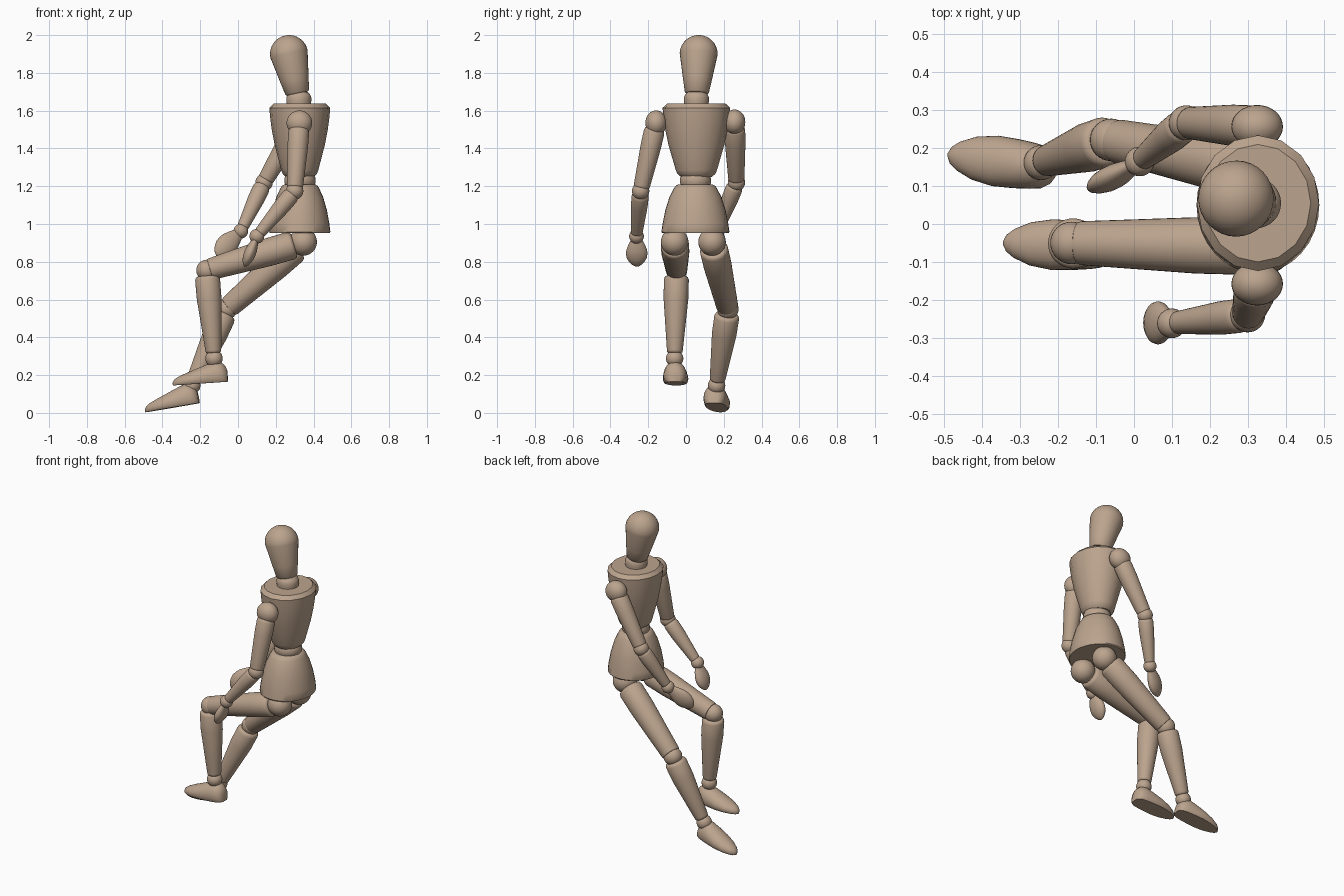
import bpy, bmesh, math
from mathutils import Vector, Matrix

cube = bpy.data.objects.get("Cube")
if cube:
    bpy.data.objects.remove(cube)

wood = bpy.data.materials.new("light wood")
wood.use_nodes = True
COLOUR = (0.50, 0.37, 0.27, 1)
wood.diffuse_color = COLOUR
bsdf = wood.node_tree.nodes["Principled BSDF"]
bsdf.inputs["Base Color"].default_value = COLOUR
bsdf.inputs["Roughness"].default_value = 0.6


def finish(name, bm, matrix):
    bmesh.ops.recalc_face_normals(bm, faces=bm.faces)
    bm.transform(matrix)
    mesh = bpy.data.meshes.new(name)
    bm.to_mesh(mesh)
    bm.free()
    obj = bpy.data.objects.new(name, mesh)
    bpy.context.collection.objects.link(obj)
    mesh.materials.append(wood)
    bpy.ops.object.select_all(action='DESELECT')
    obj.select_set(True)
    bpy.context.view_layer.objects.active = obj
    bpy.ops.object.shade_smooth_by_angle(angle=math.radians(40))


def frame(start, axis, side):
    """Local z along the axis, local x as near the side direction as possible."""
    z = Vector(axis).normalized()
    y = z.cross(Vector(side)).normalized()
    x = y.cross(z)
    m = Matrix((x, y, z)).transposed().to_4x4()
    m.translation = start
    return m


def loft(name, rings, matrix):
    """Skin a list of rings of points and close both ends."""
    bm = bmesh.new()
    loops = [[bm.verts.new(p) for p in ring] for ring in rings]
    n = len(loops[0])
    for a, b in zip(loops, loops[1:]):
        for i in range(n):
            j = (i + 1) % n
            bm.faces.new((a[i], a[j], b[j], b[i]))
    bm.faces.new(loops[0])
    bm.faces.new(loops[-1])
    finish(name, bm, matrix)


def turned(name, start, axis, profile, sx=1, sy=1, side=(0, 1, 0), sides=32):
    """Lathe a (distance, radius) profile along an axis, with an oval section."""
    angles = [math.tau * i / sides for i in range(sides)]
    rings = [[(r * sx * math.cos(a), r * sy * math.sin(a), d) for a in angles]
             for d, r in profile]
    loft(name, rings, frame(start, axis, side))


def ball(name, centre, rx, ry=None, rz=None):
    bm = bmesh.new()
    bmesh.ops.create_uvsphere(bm, u_segments=32, v_segments=16, radius=1)
    scale = Matrix.Diagonal((rx, ry or rx, rz or rx, 1))
    finish(name, bm, Matrix.Translation(centre) @ scale)


def limb(name, a, b, r0, r1, skip0, skip1):
    """Tapered rod with rounded rims between two joints."""
    a, b = Vector(a), Vector(b)
    axis = (b - a).normalized()
    length = (b - a).length - skip0 - skip1
    e = 0.014
    turned(name, a + axis * skip0, axis,
           [(0, r0 * 0.78), (e * 0.4, r0 * 0.92), (e * 1.4, r0), (length * 0.3, r0 * 0.99),
            (length - e, r1), (length - e * 0.3, r1 * 0.95), (length, r1 * 0.83)])


def hand(name, wrist, tip, width_side):
    axis = Vector(tip) - Vector(wrist)
    shape = [(0, .4), (.1, .55), (.25, .76), (.42, .95), (.55, 1), (.7, .94),
             (.83, .74), (.93, .47), (.98, .24), (1, .05)]
    turned(name, wrist, axis, [(t * axis.length, r * 0.057) for t, r in shape],
           sy=0.55, side=width_side)


def foot(name, heel, toe):
    """Flat-soled shoe shape: (along, half width, height) stations."""
    axis = Vector(toe) - Vector(heel)
    stations = [(0, .025, .06), (.03, .042, .085), (.1, .056, .105), (.2, .061, .113),
                (.35, .065, .1), (.55, .067, .08), (.75, .057, .06), (.9, .038, .043),
                (.97, .022, .03), (1, .005, .015)]
    rings = []
    for t, w, h in stations:
        ring = []
        for i in range(32):
            a = math.tau * i / 32
            s = max(math.sin(a), -0.5)
            ring.append((w * math.cos(a), h * (s + 0.5) / 1.5, t * axis.length))
        rings.append(ring)
    # side direction chosen so that local y points up
    side = Vector((0, 0, 1)).cross(axis).normalized()
    loft(name, rings, frame(heel, axis, side))


# Head and neck
base, crown = Vector((0.315, 0.057, 1.69)), Vector((0.27, 0.067, 1.90))
reach = (crown - base).length
dome = [(reach + 0.1 * math.sin(k * math.pi / 20), 0.1 * math.cos(k * math.pi / 20) + 0.0005)
        for k in range(11)]
turned("head", base, crown - base, [(0, .056), (.008, .064), (.08, .077)] + dome)
turned("neck", (0.322, 0.055, 1.6), (0, 0, 1),
       [(0, .062), (.05, .066), (.07, .066), (.085, .06), (.1, .045)])

# Torso, waist ball and pelvis
turned("torso", (0.327, 0.055, 1.25), (0, 0, 1),
       [(0, .082), (.015, .1), (.035, .109), (.1, .128), (.17, .148), (.25, .165),
        (.32, .175), (.365, .179), (.387, .155)], sy=0.9, sides=16)
ball("waist", (0.328, 0.05, 1.23), 0.083, 0.083, 0.07)
turned("pelvis", (0.327, 0.05, 0.952), (0, 0, 1),
       [(0, .176), (.006, .18), (.05, .174), (.12, .16), (.19, .138), (.235, .115),
        (.25, .105), (.258, .09)], sy=0.9, sides=32)

# Arms: shoulder, elbow, wrist, fingertip, direction across the palm
arms = {
    "right": ((.325, -.158, 1.535), (.30, -.24, 1.175), (.10, -.262, .935),
              (.035, -.26, .775), (0, 1, 0)),
    "left": ((.325, .257, 1.54), (.138, .267, 1.22), (.015, .165, .962),
             (-.115, .09, .835), (-.7, -.1, .75)),
}
for s, (shoulder, elbow, wrist, tip, across) in arms.items():
    ball(s + "_shoulder", shoulder, .068, .057, .066)
    limb(s + "_upper_arm", shoulder, elbow, .055, .043, .03, .015)
    ball(s + "_elbow", elbow, .046)
    limb(s + "_forearm", elbow, wrist, .045, .031, .02, .02)
    ball(s + "_wrist", wrist, .039)
    hand(s + "_hand", Vector(wrist) + (Vector(tip) - Vector(wrist)) * 0.03, tip, across)

# Legs: hip, knee, ankle, heel and toe on the sole
legs = {
    "right": ((.345, -.06, .905), (-.165, -.05, .755), (-.127, -.06, .288),
              (-.053, -.06, .165), (-.345, -.05, .145)),
    "left": ((.345, .138, .905), (-.06, .222, .55), (-.245, .162, .145),
             (-.205, .145, .052), (-.49, .183, .003)),
}
for s, (hip, knee, ankle, heel, toe) in legs.items():
    ball(s + "_hip", hip, .073)
    limb(s + "_thigh", hip, knee, .075, .058, .05, .015)
    ball(s + "_knee", knee, .056)
    limb(s + "_shin", knee, ankle, .066, .042, .03, .03)
    ball(s + "_ankle", ankle, .046)
    foot(s + "_foot", heel, toe)
